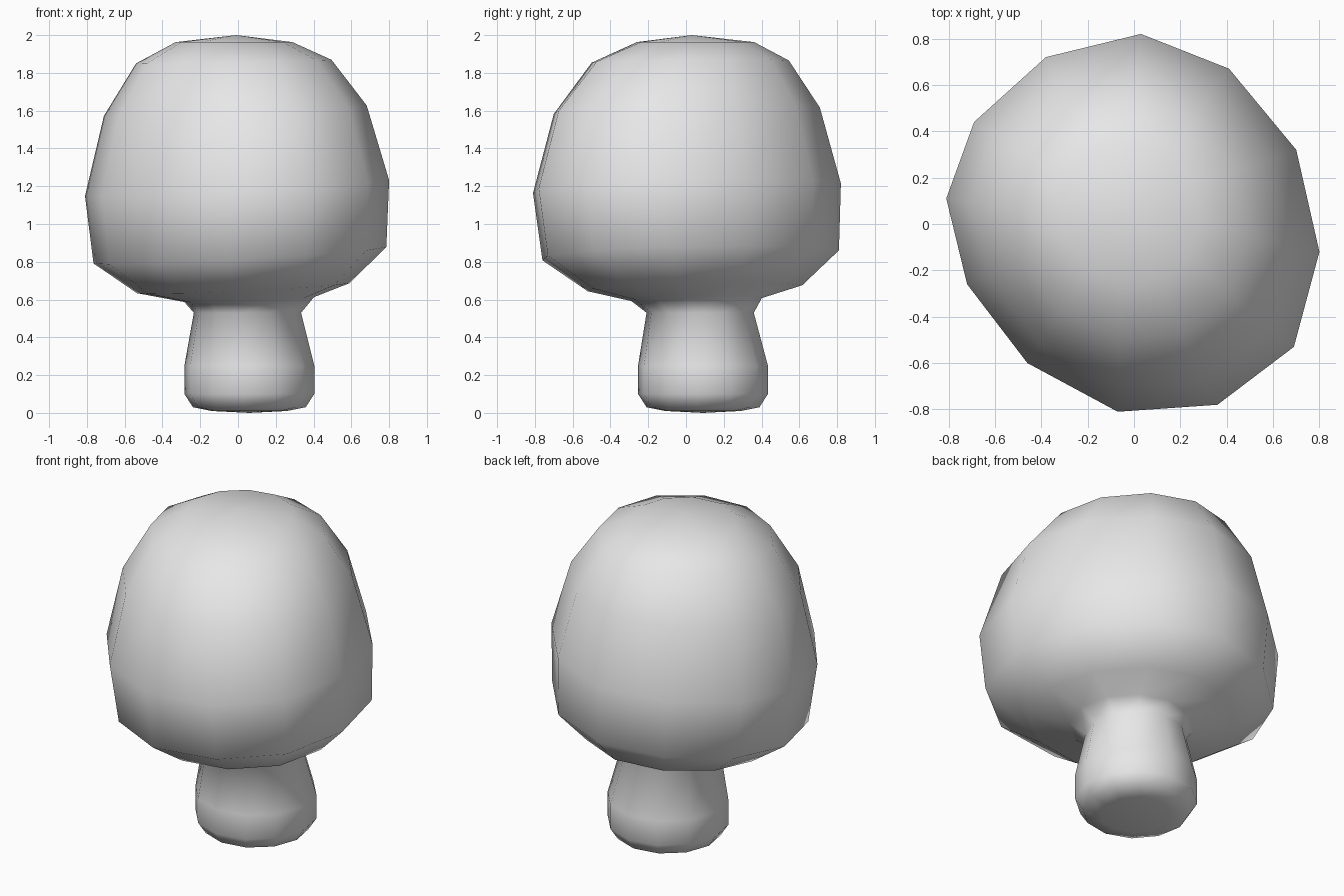
import bpy
import bmesh
import math
from mathutils import Vector

default = bpy.data.objects.get("Cube")
if default:
    bpy.data.objects.remove(default, do_unlink=True)

material = bpy.data.materials.new("plain grey")
material.use_nodes = True
grey = (0.8, 0.8, 0.8, 1)
material.diffuse_color = grey
material.node_tree.nodes["Principled BSDF"].inputs["Base Color"].default_value = grey

# Uneven twelve-sided rim of the cap, counter-clockwise from the right
RIM = [Vector(p) for p in (
    (0.80, -0.12), (0.70, 0.32), (0.41, 0.67), (0.03, 0.82), (-0.38, 0.72), (-0.69, 0.44),
    (-0.81, 0.11), (-0.72, -0.26), (-0.46, -0.60), (-0.07, -0.81), (0.36, -0.78), (0.69, -0.53))]
RIM_RADIUS = 0.81
SIDES = len(RIM)

# Cross-sections from foot to crown: centre x, centre y, height, radius, tilt
STEM_RINGS = [
    (0.06, 0.09, 0.01, 0.20, 0),
    (0.06, 0.09, 0.03, 0.30, 0),
    (0.06, 0.09, 0.10, 0.345, 0),
    (0.06, 0.09, 0.25, 0.345, 0),
    (0.05, 0.075, 0.53, 0.285, 0),
]
CAP_RINGS = [
    (0.06, 0.055, 0.60, 0.345, 0.04),
    (0.03, 0.045, 0.66, 0.565, 0.05),
    (0.015, 0.02, 0.835, 0.78, 0.06),
    (0, 0, 1.19, 0.81, 0.056),
    (-0.01, 0, 1.60, 0.70, 0.043),
    (-0.02, 0.02, 1.86, 0.52, 0.02),
    (-0.02, 0.05, 1.963, 0.31, 0),
]


def add_ring(bm, ring, unevenness):
    """One tilted cross-section, between a regular polygon and the cap rim."""
    cx, cy, height, radius, tilt = ring
    verts = []
    for i, rim_point in enumerate(RIM):
        angle = math.tau * i / SIDES - math.radians(5)
        circle = Vector((math.cos(angle), math.sin(angle)))
        x, y = circle.lerp(rim_point / RIM_RADIUS, unevenness) * radius
        verts.append(bm.verts.new((cx + x, cy + y, height + tilt * (x + y / 2))))
    return verts


def bridge(bm, lower, upper):
    for i in range(SIDES):
        j = (i + 1) % SIDES
        bm.faces.new((lower[i], lower[j], upper[j], upper[i]))


def close_end(bm, ring, tip):
    centre = bm.verts.new(tip)
    for i in range(SIDES):
        bm.faces.new((ring[i], ring[(i + 1) % SIDES], centre))


# Stem and cap are one continuous skin
bm = bmesh.new()
rings = [add_ring(bm, r, 0) for r in STEM_RINGS]
rings += [add_ring(bm, r, min(1, r[3] / 0.7)) for r in CAP_RINGS]
for lower, upper in zip(rings, rings[1:]):
    bridge(bm, lower, upper)
close_end(bm, rings[0], (0.06, 0.09, 0))
close_end(bm, rings[-1], (-0.01, 0.03, 2))
bmesh.ops.recalc_face_normals(bm, faces=bm.faces)
for face in bm.faces:
    face.smooth = True

mesh = bpy.data.meshes.new("mushroom")
bm.to_mesh(mesh)
bm.free()
mesh.materials.append(material)
mushroom = bpy.data.objects.new("mushroom", mesh)
bpy.context.collection.objects.link(mushroom)
